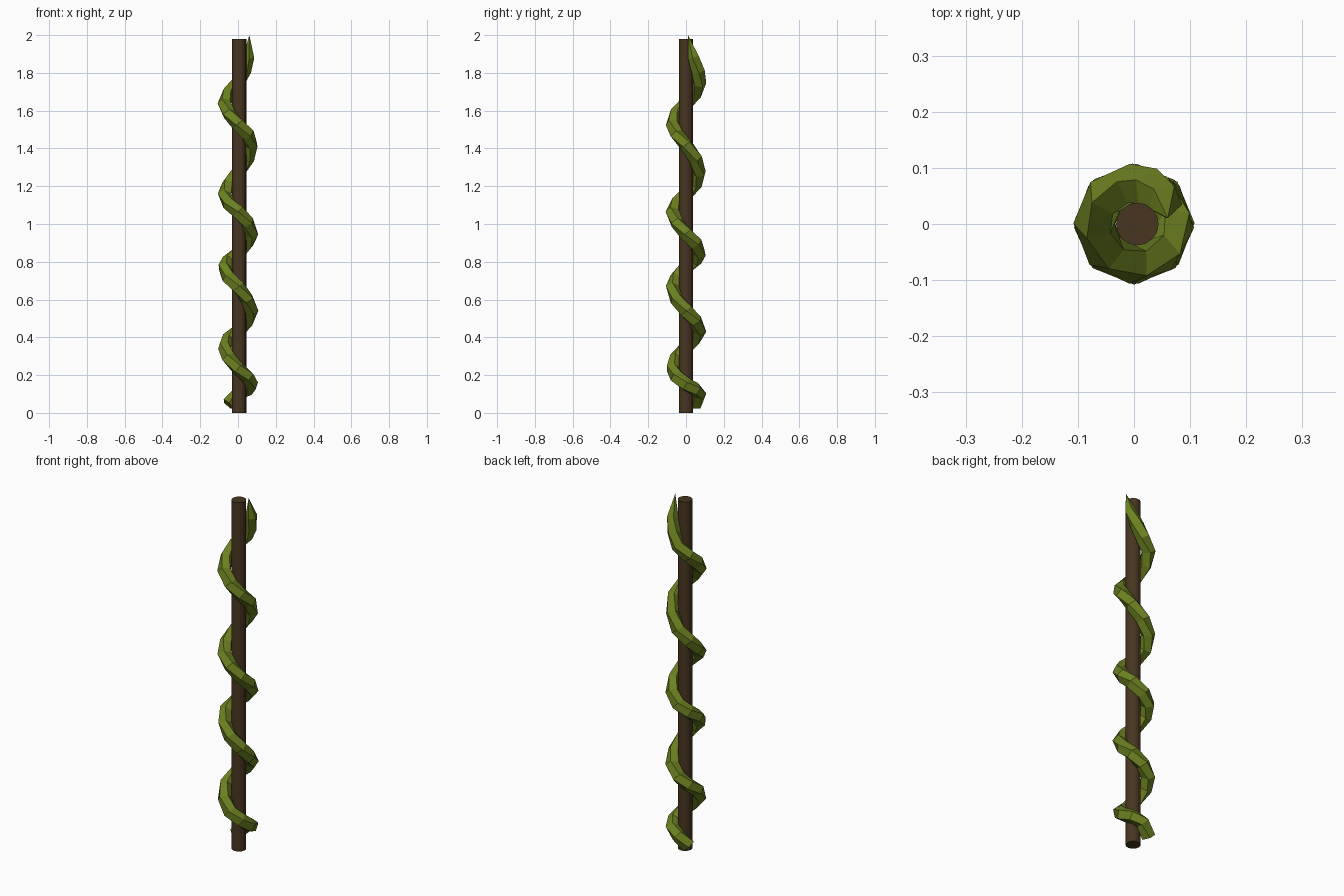
import bpy, bmesh, math
from mathutils import Vector

if "Cube" in bpy.data.objects:
    bpy.data.objects.remove(bpy.data.objects["Cube"])


def material(name, color):
    m = bpy.data.materials.new(name)
    m.diffuse_color = (*color, 1)
    m.use_nodes = True
    m.node_tree.nodes["Principled BSDF"].inputs["Base Color"].default_value = m.diffuse_color
    return m


# Straight wooden pole
bpy.ops.mesh.primitive_cylinder_add(vertices=16, radius=0.038, depth=1.98,
                                    location=(0.006, 0, 0.99))
pole = bpy.context.object
pole.name = "pole"
pole.data.materials.append(material("wood", (0.065, 0.036, 0.015)))

# Vine heights at each quarter turn, starting at +y and turning clockwise
QUARTERS = [0.1, 0.15, 0.235, 0.35, 0.435, 0.54, 0.665, 0.77, 0.845, 0.95,
            1.065, 1.155, 1.27, 1.42, 1.53, 1.64, 1.745]
RADIUS, THICK, SIDES = 0.071, 0.037, 5


def point(angle, z, r=RADIUS):
    a = math.radians(angle)
    return Vector((r * math.cos(a), r * math.sin(a), z))


# Path: rooted end, two steps per quarter turn, then the upright end
path = [point(137, 0.045)]
for i, z in enumerate(QUARTERS):
    path.append(point(90 - 90 * i, z))
    if i + 1 < len(QUARTERS):
        path.append(point(45 - 90 * i, (z + QUARTERS[i + 1]) / 2))
path += [point(62, 1.81), point(36, 1.885, 0.069)]
tip = point(10, 2.0, 0.061)

# Faceted tube swept along the path, closing to a pointed tip
bm = bmesh.new()
rings = []
full = path + [tip]
for i, p in enumerate(path):
    tangent = (full[i + 1] - full[max(i - 1, 0)]).normalized()
    out = Vector((p.x, p.y, 0))
    out = (out - tangent * out.dot(tangent)).normalized()
    side = tangent.cross(out)
    size = THICK * (0.85 if i == len(path) - 1 else 1)
    ring = []
    for k in range(SIDES):
        a = 2 * math.pi * k / SIDES + 0.12 * i
        ring.append(bm.verts.new(p + size * (math.cos(a) * out + math.sin(a) * side)))
    rings.append(ring)
for a, b in zip(rings, rings[1:]):
    for k in range(SIDES):
        n = (k + 1) % SIDES
        bm.faces.new((a[k], a[n], b[n], b[k]))
end = bm.verts.new(tip)
for k in range(SIDES):
    bm.faces.new((rings[-1][k], rings[-1][(k + 1) % SIDES], end))
bm.faces.new(rings[0][::-1])
bmesh.ops.recalc_face_normals(bm, faces=bm.faces)

mesh = bpy.data.meshes.new("vine")
bm.to_mesh(mesh)
bm.free()
vine = bpy.data.objects.new("vine", mesh)
bpy.context.collection.objects.link(vine)
mesh.materials.append(material("leaf_green", (0.15, 0.22, 0.015)))
